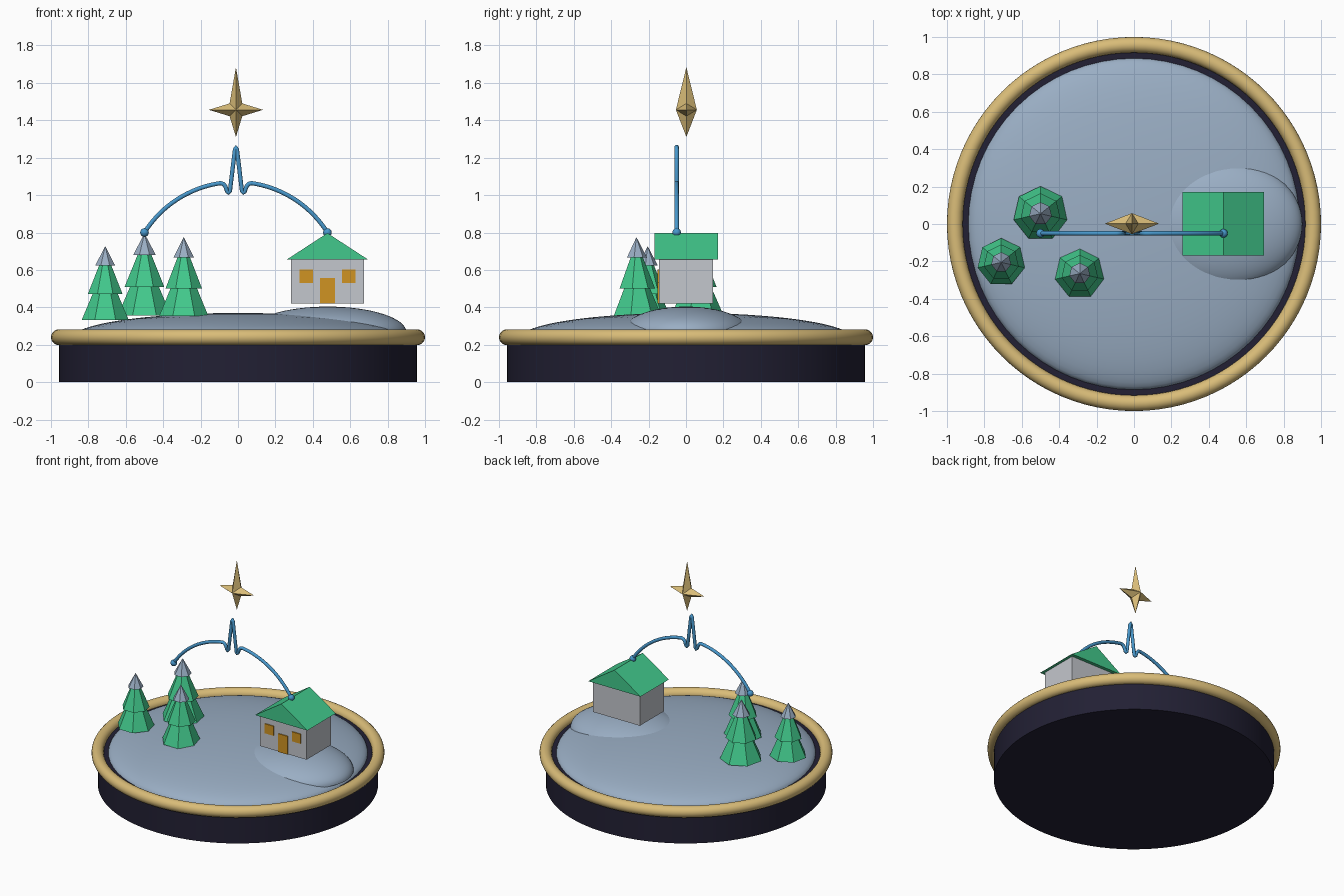
import bpy, bmesh, math
from mathutils import Matrix

if "Cube" in bpy.data.objects:
    bpy.data.objects.remove(bpy.data.objects["Cube"])


def lin(c):
    c /= 255
    return c / 12.92 if c <= 0.04045 else ((c + 0.055) / 1.055) ** 2.4


def mat(name, r, g, b):
    m = bpy.data.materials.new(name)
    m.diffuse_color = (lin(r), lin(g), lin(b), 1)
    m.use_nodes = True
    m.node_tree.nodes["Principled BSDF"].inputs["Base Color"].default_value = m.diffuse_color
    return m


NAVY = mat("dark navy", 34, 32, 52)
GOLD = mat("gold", 217, 188, 120)
SNOW = mat("snow blue", 154, 174, 196)
GREEN = mat("green", 66, 201, 140)
WALL = mat("pale wall", 196, 199, 205)
AMBER = mat("amber", 208, 148, 34)
BLUE = mat("wire blue", 72, 152, 204)


def finish(ob, name, material, smooth=False):
    ob.name = name
    ob.data.materials.append(material)
    if smooth:
        bpy.ops.object.select_all(action='DESELECT')
        ob.select_set(True)
        bpy.context.view_layer.objects.active = ob
        bpy.ops.object.shade_smooth_by_angle(angle=math.radians(35))
    return ob


def from_bmesh(bm, name, material, smooth=False):
    bmesh.ops.recalc_face_normals(bm, faces=bm.faces)
    me = bpy.data.meshes.new(name)
    bm.to_mesh(me)
    bm.free()
    ob = bpy.data.objects.new(name, me)
    bpy.context.collection.objects.link(ob)
    return finish(ob, name, material, smooth)


def box(name, x0, x1, y0, y1, z0, z1, material):
    bm = bmesh.new()
    m = Matrix.Translation(((x0 + x1) / 2, (y0 + y1) / 2, (z0 + z1) / 2))
    bmesh.ops.create_cube(bm, size=1, matrix=m @ Matrix.Diagonal((x1 - x0, y1 - y0, z1 - z0, 1)))
    return from_bmesh(bm, name, material)


def dome(name, center, radii, material):
    # upper half of an ellipsoid
    bm = bmesh.new()
    m = Matrix.Translation(center) @ Matrix.Diagonal((*radii, 1))
    bmesh.ops.create_uvsphere(bm, u_segments=64, v_segments=32, radius=1, matrix=m)
    bmesh.ops.bisect_plane(bm, geom=bm.verts[:] + bm.edges[:] + bm.faces[:], dist=1e-5,
                           plane_co=center, plane_no=(0, 0, 1), clear_inner=True)
    return from_bmesh(bm, name, material, True)


# Round base, gold rim, snowy ground
bpy.ops.mesh.primitive_cylinder_add(vertices=96, radius=0.957, depth=0.24, location=(0, 0, 0.12))
finish(bpy.context.object, "base", NAVY, True)
bpy.ops.mesh.primitive_torus_add(major_segments=96, minor_segments=20, major_radius=0.958,
                                 minor_radius=0.042, location=(0, 0, 0.24))
finish(bpy.context.object, "rim", GOLD, True)
dome("snow_ground", (0, 0, 0.236), (0.887, 0.887, 0.134), SNOW)
dome("snow_mound", (0.48, 0, 0.268), (0.42, 0.342, 0.136), SNOW)


# Trees: two skirts and a snowy tip, as (radius factor, start, end) of the height
def tree(name, x, y, z, r, h):
    tiers = [("lower", 1, 0, 0.76, GREEN), ("middle", 0.74, 0.35, 0.95, GREEN),
             ("tip", 0.42, 0.74, 1, SNOW)]
    for part, k, a, b, material in tiers:
        bpy.ops.mesh.primitive_cone_add(vertices=7, radius1=r * k, depth=(b - a) * h,
                                        location=(x, y, z + (a + b) / 2 * h))
        finish(bpy.context.object, f"{name}_{part}", material)


tree("left_tree", -0.71, -0.205, 0.332, 0.129, 0.395)
tree("back_tree", -0.50, 0.055, 0.355, 0.147, 0.44)
tree("front_tree", -0.29, -0.265, 0.353, 0.135, 0.422)

# House
HX = 0.478
box("house_walls", HX - 0.195, HX + 0.195, -0.145, 0.145, 0.42, 0.66, WALL)
box("door", HX - 0.04, HX + 0.04, -0.152, -0.144, 0.42, 0.557, AMBER)
for side, s in (("left", -1), ("right", 1)):
    cx = HX + s * 0.113
    box(f"{side}_window", cx - 0.036, cx + 0.036, -0.152, -0.144, 0.53, 0.602, AMBER)

# Gable roof, a triangle pushed back in y
bm = bmesh.new()
gable = [bm.verts.new((HX + dx, -0.168, z)) for dx, z in ((-0.218, 0.655), (0.218, 0.655), (0, 0.797))]
face = bm.faces.new(gable)
ext = bmesh.ops.extrude_face_region(bm, geom=[face])
bmesh.ops.translate(bm, vec=(0, 0.338, 0),
                    verts=[v for v in ext["geom"] if isinstance(v, bmesh.types.BMVert)])
if not face.is_valid or len(bm.faces) < 5:
    bm.faces.new(gable)
from_bmesh(bm, "roof", GREEN)

# Arched wire with a spike in the middle, mirrored from one half
CX, WY, R, CZ = -0.011, -0.05, 0.578, 0.492
half = []
for i in range(19):
    a = math.radians(57.8 + (8.2 - 57.8) * i / 18)
    half.append((R * math.sin(a), CZ + R * math.cos(a)))
half += [(0.068, 1.06), (0.057, 1.047), (0.046, 1.018), (0.039, 1.012),
         (0.032, 1.022), (0.018, 1.14), (0.005, 1.245)]
path = [(-x, z) for x, z in half] + [(0, 1.257)] + half[::-1]
curve = bpy.data.curves.new("wire", 'CURVE')
curve.dimensions = '3D'
curve.bevel_depth = 0.012
curve.bevel_resolution = 3
curve.use_fill_caps = True
spline = curve.splines.new('POLY')
spline.points.add(len(path) - 1)
for p, (x, z) in zip(spline.points, path):
    p.co = (CX + x, WY, z, 1)
    spline.use_smooth = True
wire = bpy.data.objects.new("wire", curve)
bpy.context.collection.objects.link(wire)
finish(wire, "wire", BLUE)
for side, s in (("left", -1), ("right", 1)):
    bpy.ops.mesh.primitive_uv_sphere_add(segments=20, ring_count=12, radius=0.023,
                                         location=(CX + s * 0.489, WY, 0.8))
    finish(bpy.context.object, f"{side}_wire_ball", BLUE, True)

# Four-pointed star: an eight-point outline joined to front and back peaks
bm = bmesh.new()
w = 0.034
outline = [(0, 0.228), (w, w), (0.145, 0), (w, -w), (0, -0.145), (-w, -w), (-0.145, 0), (-w, w)]
ring = [bm.verts.new((CX + x, 0.002, 1.456 + z)) for x, z in outline]
for y in (-0.054, 0.058):
    peak = bm.verts.new((CX, y, 1.456))
    for i in range(8):
        bm.faces.new((ring[i], ring[(i + 1) % 8], peak))
from_bmesh(bm, "star", GOLD)
